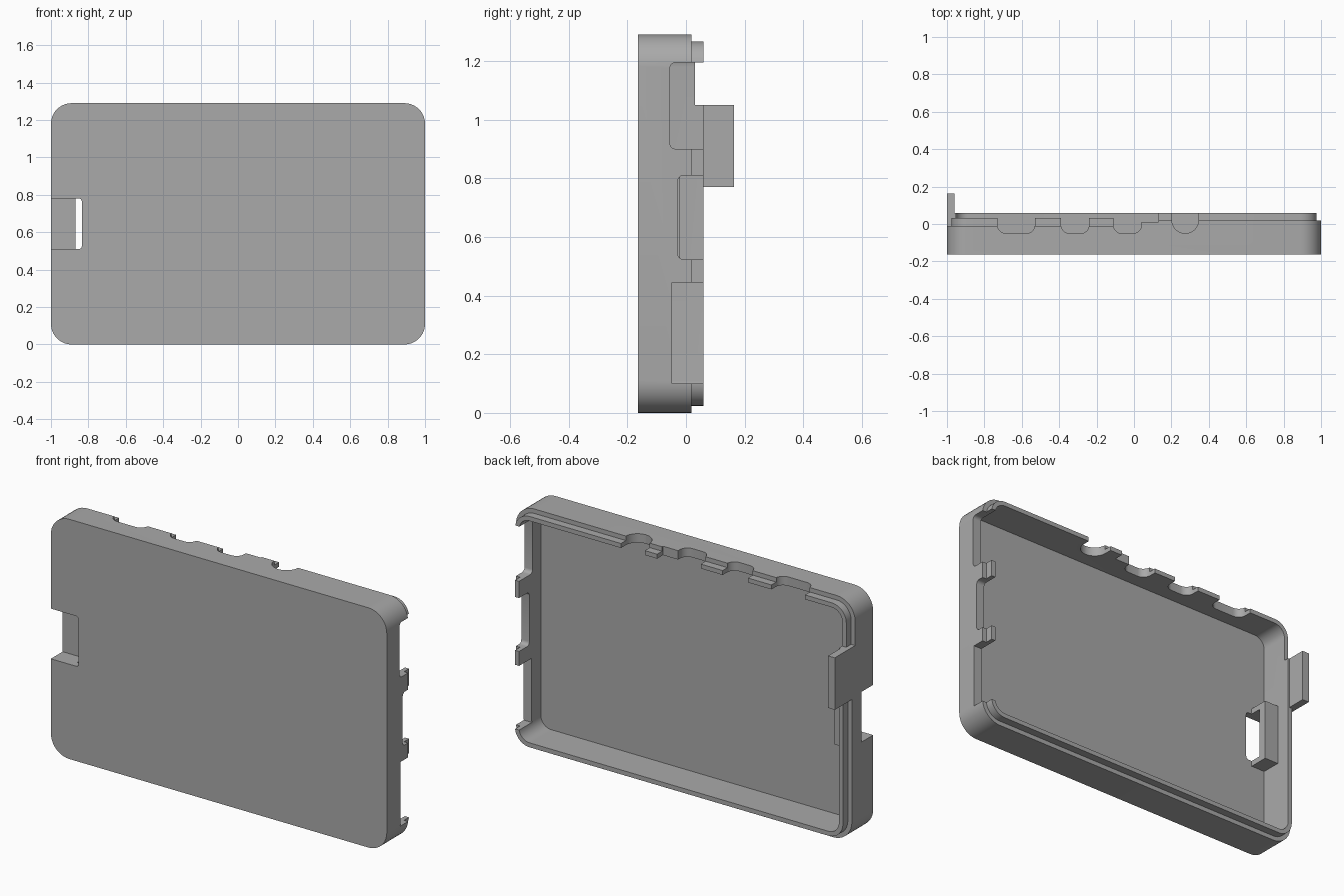
import bpy, bmesh, math

if "Cube" in bpy.data.objects:
    bpy.data.objects.remove(bpy.data.objects["Cube"])

W, H = 1.0, 1.29                    # half width, full height
FRONT, RIM, LIP = -0.163, 0.018, 0.06
grey = bpy.data.materials.new("grey plastic")
grey.diffuse_color = (0.4, 0.4, 0.4, 1)
grey.use_nodes = True
grey.node_tree.nodes["Principled BSDF"].inputs["Base Color"].default_value = grey.diffuse_color


def outline(a0, a1, b0, b1, radii, steps=10):
    """Rounded rectangle; radii run: low-left, low-right, high-right, high-left."""
    pts = []
    corners = [(a0, b0, 1, 1, 180), (a1, b0, -1, 1, 270),
               (a1, b1, -1, -1, 0), (a0, b1, 1, -1, 90)]
    for (a, b, sa, sb, start), r in zip(corners, radii):
        if r == 0:
            pts.append((a, b))
            continue
        for i in range(steps + 1):
            t = math.radians(start + 90 * i / steps)
            pts.append((a + sa * r + r * math.cos(t), b + sb * r + r * math.sin(t)))
    return pts


def prism(name, pts, axis, lo, hi, cutter=False):
    """Extrude a 2D outline along x, y or z."""
    place = {"x": lambda a, b, d: (d, a, b),
             "y": lambda a, b, d: (a, d, b),
             "z": lambda a, b, d: (a, b, d)}[axis]
    bm = bmesh.new()
    base = bm.faces.new([bm.verts.new(place(a, b, lo)) for a, b in pts])
    ext = bmesh.ops.extrude_face_region(bm, geom=[base])
    for v in ext["geom"]:
        if isinstance(v, bmesh.types.BMVert):
            v.co["xyz".index(axis)] = hi
    bmesh.ops.recalc_face_normals(bm, faces=bm.faces)
    me = bpy.data.meshes.new(name)
    bm.to_mesh(me)
    bm.free()
    ob = bpy.data.objects.new(name, me)
    bpy.context.collection.objects.link(ob)
    me.materials.append(grey)
    ob.hide_render = cutter
    return ob


def box(name, x, y, z):
    return prism(name, outline(*x, *z, [0] * 4), "y", *y, cutter=True)


def slab(name, inset, lo, hi, cutter=True):
    r = 0.11 - inset
    return prism(name, outline(-W + inset, W - inset, inset, H - inset, [r] * 4),
                 "y", lo, hi, cutter)


def combine(target, other, op):
    """Apply a boolean and drop the helper."""
    mod = target.modifiers.new(op, "BOOLEAN")
    mod.operation, mod.object, mod.solver = op, other, "EXACT"
    bpy.context.view_layer.objects.active = target
    bpy.ops.object.modifier_apply(modifier=mod.name)
    bpy.data.objects.remove(other, do_unlink=True)


# Outer tray, with its rim lowered around the upper left corner
case = slab("case_tray", 0, FRONT, RIM, cutter=False)
combine(case, box("rim_cut", (-1.1, 0.04), (-0.01, 0.3), (1.05, 1.4)), "DIFFERENCE")

# Inset lip, lowered in the same area and removed beside the ports
lip = slab("lip", 0.024, -0.1, LIP)
combine(lip, box("lip_cut", (-1.1, 0.04), (0.031, 0.3), (1.05, 1.4)), "DIFFERENCE")
combine(case, lip, "UNION")
combine(case, box("step_cut", (0.03, 0.13), (0.01, 0.3), (1.15, 1.4)), "DIFFERENCE")

# Hollow interior
combine(case, slab("cavity", 0.048, -0.125, 0.4), "DIFFERENCE")

# Connector openings in the right wall: z range, floor, corner radius
for z0, z1, y, r in [(0.1, 0.445, -0.048, 0), (0.523, 0.81, -0.028, 0.02),
                     (0.9, 1.195, -0.055, 0.02)]:
    pts = outline(y, 0.3, z0, z1, [r, 0, 0, r], 5)
    combine(case, prism("side_port", pts, "x", 0.9, 1.1, True), "DIFFERENCE")

# Connector openings in the top wall: x range, floor, corner radius
for x0, x1, y, r in [(-0.73, -0.53, -0.05, 0.045), (-0.39, -0.24, -0.05, 0.045),
                     (-0.11, 0.04, -0.05, 0.045), (0.203, 0.345, -0.05, 0.0705)]:
    pts = outline(x0, x1, y, 0.3, [r, r, 0, 0], 8)
    combine(case, prism("top_port", pts, "z", 1.2, 1.4, True), "DIFFERENCE")

# Latch tab on the left wall
combine(case, box("latch_tab", (-1.0, -0.96), (-0.1, 0.163), (0.77, 1.05)), "UNION")

# Card slot: housing inside, recess and through hole in the front
combine(case, box("card_housing", (-0.97, -0.87), (-0.14, -0.02), (0.48, 0.81)), "UNION")
combine(case, box("card_recess", (-1.1, -0.87), (-0.3, -0.063), (0.51, 0.78)), "DIFFERENCE")
hole = outline(-0.88, -0.835, 0.51, 0.78, [0, 0.015, 0.015, 0], 4)
combine(case, prism("card_hole", hole, "y", -0.3, -0.063, True), "DIFFERENCE")

# Smooth rounded corners, keep hard edges
bpy.ops.object.select_all(action="DESELECT")
case.select_set(True)
bpy.context.view_layer.objects.active = case
bpy.ops.object.shade_smooth_by_angle(angle=math.radians(30))
